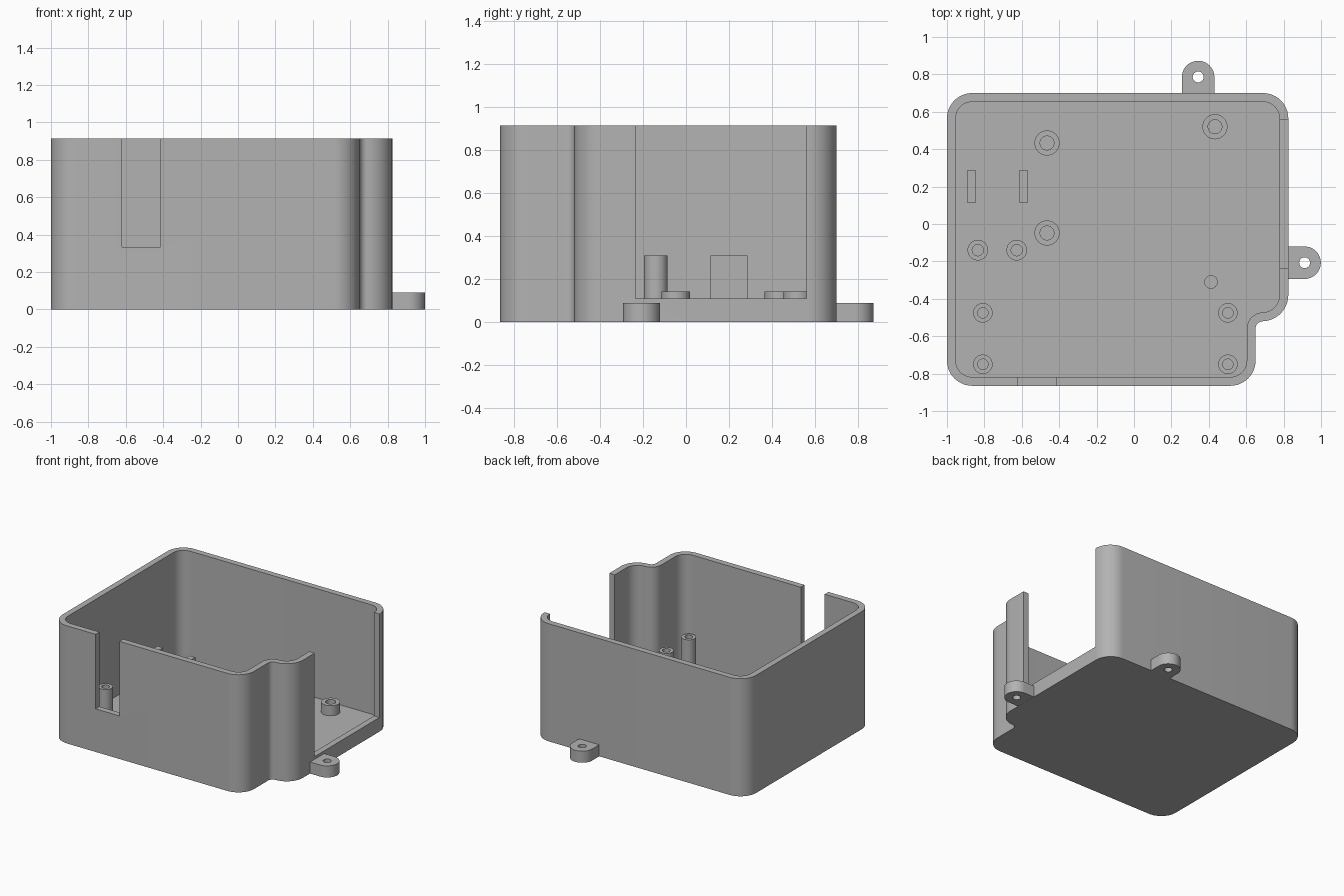
import bpy, bmesh, math
from mathutils import Vector

if "Cube" in bpy.data.objects:
    bpy.data.objects.remove(bpy.data.objects["Cube"])

HEIGHT, FLOOR, WALL = 0.915, 0.065, 0.047

grey = bpy.data.materials.new("plain grey")
grey.diffuse_color = (0.45, 0.45, 0.45, 1)
grey.use_nodes = True
grey.node_tree.nodes["Principled BSDF"].inputs["Base Color"].default_value = grey.diffuse_color


def finish(name, bm, smooth=True):
    bmesh.ops.recalc_face_normals(bm, faces=bm.faces)
    me = bpy.data.meshes.new(name)
    bm.to_mesh(me)
    bm.free()
    ob = bpy.data.objects.new(name, me)
    bpy.context.collection.objects.link(ob)
    me.materials.append(grey)
    if smooth:
        shade(ob)
    return ob


def shade(ob):
    bpy.ops.object.select_all(action='DESELECT')
    ob.select_set(True)
    bpy.context.view_layer.objects.active = ob
    bpy.ops.object.shade_smooth_by_angle(angle=math.radians(30))


def bridge(bm, a, b):
    for i in range(len(a)):
        j = (i + 1) % len(a)
        bm.faces.new((a[i], a[j], b[j], b[i]))


def loop(bm, pts, z):
    return [bm.verts.new((x, y, z)) for x, y in pts]


def tube(name, outer, inner, z0, z1):
    """Upright ring between two matching outlines."""
    bm = bmesh.new()
    loops = [loop(bm, p, z) for p, z in
             ((outer, z0), (outer, z1), (inner, z1), (inner, z0))]
    for k in range(4):
        bridge(bm, loops[k], loops[(k + 1) % 4])
    return finish(name, bm)


def circle(x, y, r, n=40):
    return [(x + r * math.cos(2 * math.pi * i / n),
             y + r * math.sin(2 * math.pi * i / n)) for i in range(n)]


def box(name, x0, x1, y0, y1, z0, z1):
    bm = bmesh.new()
    pts = [(x0, y0), (x1, y0), (x1, y1), (x0, y1)]
    lo, hi = loop(bm, pts, z0), loop(bm, pts, z1)
    bridge(bm, lo, hi)
    bm.faces.new(lo)
    bm.faces.new(hi)
    return finish(name, bm, False)


def outline(inset):
    """Case plan with filleted corners, moved inwards by inset."""
    corners = [(-1, -.865, .135), (.65, -.865, .135), (.65, -.52, .04),
               (.825, -.52, .14), (.825, .70, .135), (-1, .70, .135)]
    pts = []
    for i, (x, y, r) in enumerate(corners):
        p = Vector((x, y))
        d0 = (p - Vector(corners[i - 1][:2])).normalized()
        d1 = (Vector(corners[(i + 1) % 6][:2]) - p).normalized()
        centre = p - d0 * r + d1 * r
        convex = d0.x * d1.y - d0.y * d1.x > 0
        rr = r - inset if convex else r + inset
        for k in range(13):
            t = math.pi / 2 * k / 12
            q = centre + rr * (d0 * math.sin(t) - d1 * math.cos(t))
            pts.append((q.x, q.y))
    return pts


# Case: outer skin, rim, inner wall and floor
bm = bmesh.new()
out, inn = outline(0), outline(WALL)
loops = [loop(bm, out, 0), loop(bm, out, HEIGHT),
         loop(bm, inn, HEIGHT), loop(bm, inn, FLOOR)]
for a, b in zip(loops, loops[1:]):
    bridge(bm, a, b)
bm.faces.new(loops[0])
bm.faces.new(loops[3])
case = finish("case", bm, False)

# Openings in the front and right walls
for cutter in (box("front_cutter", -.62, -.415, -1, -.80, .335, 1.1),
               box("right_cutter", .74, 1, -.235, .56, .11, 1.1)):
    cutter.hide_render = True
    mod = case.modifiers.new("opening", 'BOOLEAN')
    mod.operation, mod.solver, mod.object = 'DIFFERENCE', 'EXACT', cutter
    bpy.context.view_layer.objects.active = case
    bpy.ops.object.modifier_apply(modifier=mod.name)
    bpy.data.objects.remove(cutter)
shade(case)

# Hollow mounting posts: x, y, radius, hole radius, top
posts = [(x, y, .067, .037, .143) for x, y in ((-.465, .433), (-.465, -.048), (.433, .52))]
posts += [(x, -.14, .055, .03, .31) for x in (-.835, -.627)]
posts += [(x, y, .052, .028, .31) for x in (-.808, .502) for y in (-.475, -.75)]
for i, (x, y, r, h, top) in enumerate(posts):
    tube(f"post_{i + 1}", circle(x, y, r), circle(x, y, h), FLOOR, top)

# Solid locating pin
bm = bmesh.new()
lo, hi = (loop(bm, circle(.412, -.31, .036), z) for z in (FLOOR, .143))
bridge(bm, lo, hi)
bm.faces.new(lo)
bm.faces.new(hi)
finish("pin", bm)

# Pair of upright holder plates
for side, x in (("left", -.87), ("right", -.592)):
    box(f"{side}_holder_plate", x - .024, x + .024, .115, .287, FLOOR, .31)


def tab(name, x, y, turn):
    """Screw tab: round outer end, square end against the wall."""
    outer, inner, n = [], [], 48
    for i in range(n):
        t = 2 * math.pi * i / n
        c, s = math.cos(t), math.sin(t)
        k = 1 if c > -1e-6 else 1 / max(abs(c), abs(s))
        a = t + turn
        for lst, r in ((outer, .0865 * k), (inner, .029)):
            lst.append((x + r * math.cos(a), y + r * math.sin(a)))
    tube(name, outer, inner, 0, .09)


tab("back_tab", .343, .786, math.pi / 2)
tab("right_tab", .9125, -.207, 0)
